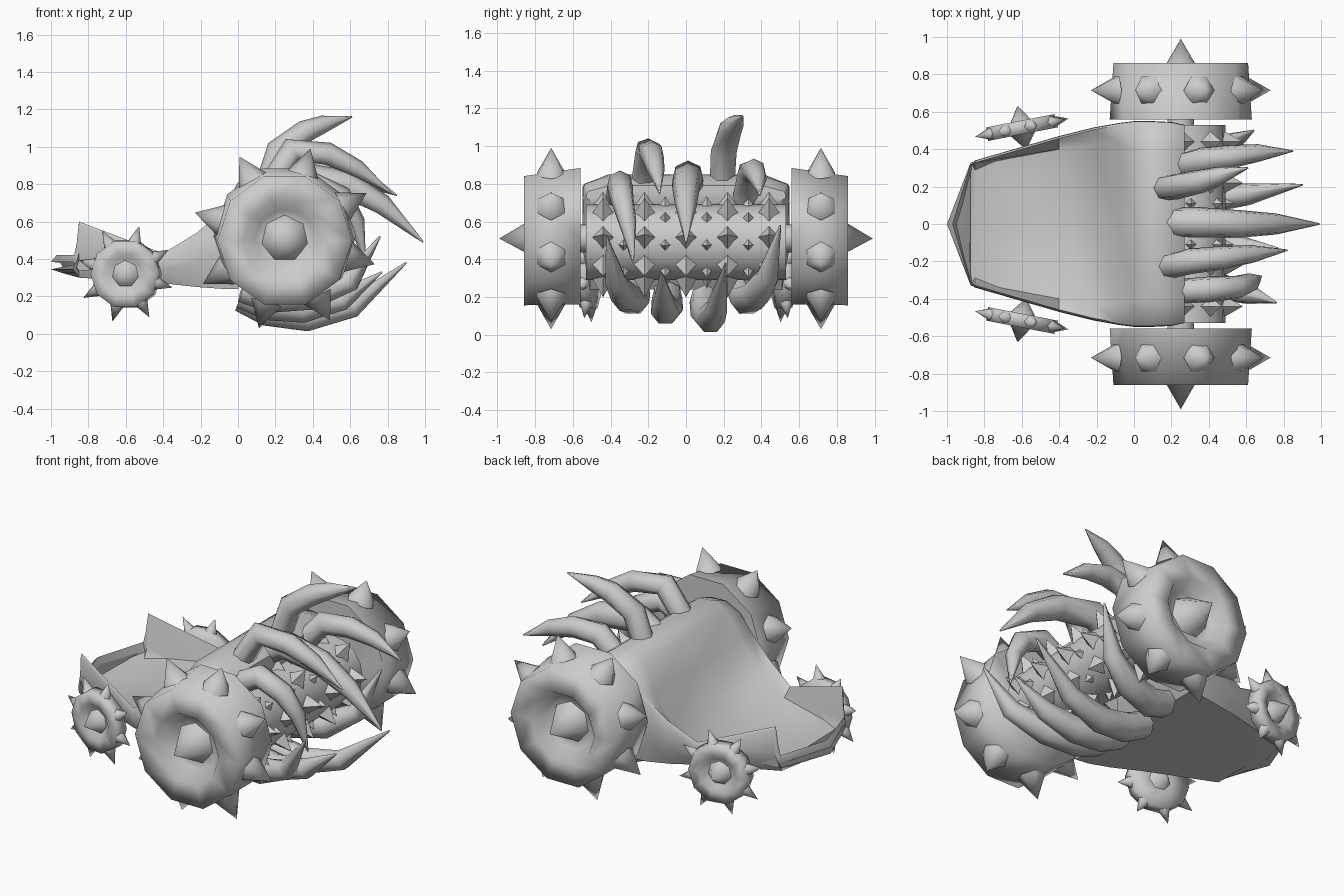
import bpy, bmesh, math
from mathutils import Matrix, Vector

if "Cube" in bpy.data.objects:
    bpy.data.objects.remove(bpy.data.objects["Cube"])

grey = bpy.data.materials.new("stone_grey")
grey.use_nodes = True
colour = (0.6, 0.6, 0.6, 1)
grey.diffuse_color = colour
grey.node_tree.nodes["Principled BSDF"].inputs["Base Color"].default_value = colour


def finish(bm, name, angle=40):
    bmesh.ops.recalc_face_normals(bm, faces=bm.faces)
    mesh = bpy.data.meshes.new(name)
    bm.to_mesh(mesh)
    bm.free()
    mesh.materials.append(grey)
    ob = bpy.data.objects.new(name, mesh)
    bpy.context.collection.objects.link(ob)
    bpy.ops.object.select_all(action='DESELECT')
    ob.select_set(True)
    bpy.context.view_layer.objects.active = ob
    bpy.ops.object.shade_smooth_by_angle(angle=math.radians(angle))


def loft(bm, rings):
    rows = [[bm.verts.new(p) for p in ring] for ring in rings]
    n = len(rows[0])
    for a, b in zip(rows, rows[1:]):
        for i in range(n):
            j = (i + 1) % n
            bm.faces.new((a[i], a[j], b[j], b[i]))
    bm.faces.new(rows[0])
    bm.faces.new(rows[-1])


def spike(bm, base, direction, radius, length, sides):
    d = Vector(direction).normalized()
    turn = d.to_track_quat('Z', 'Y').to_matrix().to_4x4()
    place = Matrix.Translation(Vector(base) + d * length / 2)
    bmesh.ops.create_cone(bm, cap_ends=True, segments=sides, radius1=radius,
                          radius2=0, depth=length, matrix=place @ turn)


def wheel(name, centre, profile, turn, side, drop, r_spike, tip, t_mid, hub):
    """Lathe around the y axis with a spiked tread and a pointed hub."""
    bm = bmesh.new()
    sides = 10
    rings = [[(r * math.cos(i * math.tau / sides), t,
               r * math.sin(i * math.tau / sides) + drop * (t_mid - t))
              for i in range(sides)] for r, t in profile]
    loft(bm, rings)
    r_tread = profile[1][0] * 0.93
    for i in range(8):
        a = math.radians(29 + 45 * i)
        d = Vector((math.cos(a), 0, math.sin(a)))
        spike(bm, d * r_tread + Vector((0, t_mid, 0)), d, r_spike, tip - r_tread, 6)
    for base, direction, radius, length in hub:
        spike(bm, (0, base, 0), (0, direction, 0), radius, length, 7)
    m = Matrix.Rotation(math.radians(turn), 4, 'Z')
    m = Matrix.Diagonal((1, side, 1, 1)) @ Matrix.Translation(centre) @ m
    bmesh.ops.transform(bm, matrix=m, verts=bm.verts)
    finish(bm, name, 95)


big = [(0.1, 0.0), (0.38, 0.0), (0.36, 0.3), (0.22, 0.3), (0.16, 0.22), (0.1, 0.22)]
small = [(0.08, -0.035), (0.19, -0.035), (0.185, 0.038), (0.115, 0.038),
         (0.085, 0.012), (0.06, 0.01)]
for label, side in (("back", 1), ("front", -1)):
    wheel("big_wheel_" + label, (0.25, 0.56, 0.51), big, 0, side, 0.08,
          0.085, 0.5, 0.155, [(0.22, 1, 0.125, 0.21)])
    wheel("small_wheel_" + label, (-0.6, 0.515, 0.32), small, 11, side, 0,
          0.036, 0.265, 0.0, [(0.0, 1, 0.08, 0.12), (-0.02, -1, 0.08, 0.1)])

# Axle joining the big wheels
bm = bmesh.new()
bmesh.ops.create_cone(bm, cap_ends=True, segments=10, radius1=0.075, radius2=0.075,
                      depth=1.4, matrix=Matrix.Translation((0.25, 0, 0.51))
                      @ Matrix.Rotation(math.pi / 2, 4, 'X'))
finish(bm, "axle")

# Scoop body: x, sweep of the tail, half width, bottom inset, bottom, rim, inner half width, floor
stations = [(-1.0, 0.125, 0.325, 0.01, 0.345, 0.4, 0.315, 0.385),
            (-0.97, 0.1, 0.33, 0.02, 0.335, 0.43, 0.315, 0.42),
            (-0.94, 0.08, 0.332, 0.03, 0.325, 0.48, 0.315, 0.36),
            (-0.85, 0.0, 0.34, 0.07, 0.3, 0.6, 0.315, 0.335),
            (-0.4, 0.0, 0.47, 0.06, 0.27, 0.43, 0.4, 0.38),
            (-0.22, 0.0, 0.515, 0.05, 0.25, 0.54, 0.43, 0.475),
            (-0.08, 0.0, 0.54, 0.04, 0.24, 0.66, 0.43, 0.64),
            (0.0, 0.0, 0.55, 0.04, 0.24, 0.75, 0.41, 0.81),
            (0.1, 0.0, 0.55, 0.04, 0.38, 0.8, 0.41, 0.85),
            (0.2, 0.0, 0.545, 0.04, 0.6, 0.8, 0.41, 0.84),
            (0.27, 0.0, 0.53, 0.04, 0.7, 0.76, 0.41, 0.79)]
rings = []
for x, sweep, w, inset, bottom, rim, wi, floor in stations:
    mid = bottom + (rim - bottom) * 0.45
    half = [(w - inset, bottom), (w, mid), (w - 0.002, rim - 0.015),
            (w - 0.012, rim), (wi, floor)]
    section = half + [(0, floor)] + [(-y, z) for y, z in reversed(half)] + [(0, bottom)]
    rings.append([(x + sweep * abs(y) / w, y, z) for y, z in section])
bm = bmesh.new()
loft(bm, rings)
finish(bm, "scoop_body", 45)

# Studded drum
drum_r, drum_c = 0.2, Vector((0.29, 0, 0.49))
bm = bmesh.new()
bmesh.ops.create_cone(bm, cap_ends=True, segments=16, radius1=drum_r, radius2=drum_r,
                      depth=1.06, matrix=Matrix.Translation(drum_c)
                      @ Matrix.Rotation(math.pi / 2, 4, 'X'))
for k in range(-4, 5):
    large = k % 2 == 0
    for i in range(8):
        a = math.radians(45 * i + (8 if large else -4))
        d = Vector((math.cos(a), 0, math.sin(a)))
        spike(bm, drum_c + Vector((0, k * 0.11, 0)) + d * (drum_r - 0.015), d,
              0.062 if large else 0.035, 0.11 if large else 0.06, 4)
finish(bm, "studded_drum", 30)


def claw(name, points, radius):
    """Tapered tube through a few points, ending in a sharp tip."""
    pts = [Vector(p) for p in points]
    last = len(pts) - 1
    rings = []
    for i, p in enumerate(pts):
        d = (pts[min(i + 1, last)] - pts[max(i - 1, 0)]).normalized()
        u = d.cross(Vector((0, 1, 0))).normalized()
        v = d.cross(u)
        r = radius * (1, 1.05, 0.95, 0.72, 0.06)[i]
        rings.append([p + (u * math.cos(a) + v * math.sin(a)) * r
                      for a in (math.tau * k / 7 for k in range(7))])
    bm = bmesh.new()
    loft(bm, rings)
    finish(bm, name, 60)


upper = [[(0.15, 0.19, 0.77), (0.22, 0.2, 0.98), (0.36, 0.23, 1.08), (0.46, 0.26, 1.12), (0.61, 0.3, 1.16)],
         [(0.17, -0.23, 0.78), (0.29, -0.2, 0.98), (0.48, -0.18, 0.96), (0.64, -0.16, 0.88), (0.82, -0.14, 0.75)],
         [(0.19, 0.01, 0.76), (0.32, 0.01, 0.84), (0.57, 0.0, 0.8), (0.77, 0.0, 0.69), (0.99, 0.0, 0.49)],
         [(0.24, 0.31, 0.72), (0.36, 0.34, 0.86), (0.52, 0.36, 0.87), (0.67, 0.38, 0.83), (0.85, 0.39, 0.74)],
         [(0.23, -0.36, 0.71), (0.4, -0.35, 0.8), (0.55, -0.34, 0.73), (0.63, -0.31, 0.6), (0.68, -0.28, 0.38)]]
lower = [[(0.02, 0.1, 0.19), (0.16, 0.11, 0.12), (0.37, 0.13, 0.085), (0.61, 0.16, 0.14), (0.9, 0.21, 0.38)],
         [(0.02, -0.1, 0.21), (0.16, -0.1, 0.15), (0.35, -0.11, 0.13), (0.56, -0.12, 0.18), (0.77, -0.13, 0.33)],
         [(0.03, -0.27, 0.24), (0.18, -0.28, 0.19), (0.39, -0.32, 0.2), (0.6, -0.37, 0.28), (0.76, -0.42, 0.52)],
         [(0.03, 0.3, 0.24), (0.16, 0.32, 0.19), (0.35, 0.37, 0.21), (0.52, 0.43, 0.31), (0.64, 0.5, 0.58)]]
for i, path in enumerate(upper):
    claw("upper_claw_%d" % (i + 1), path, 0.08 if i == 2 else 0.067)
for i, path in enumerate(lower):
    claw("lower_claw_%d" % (i + 1), path, 0.083)
